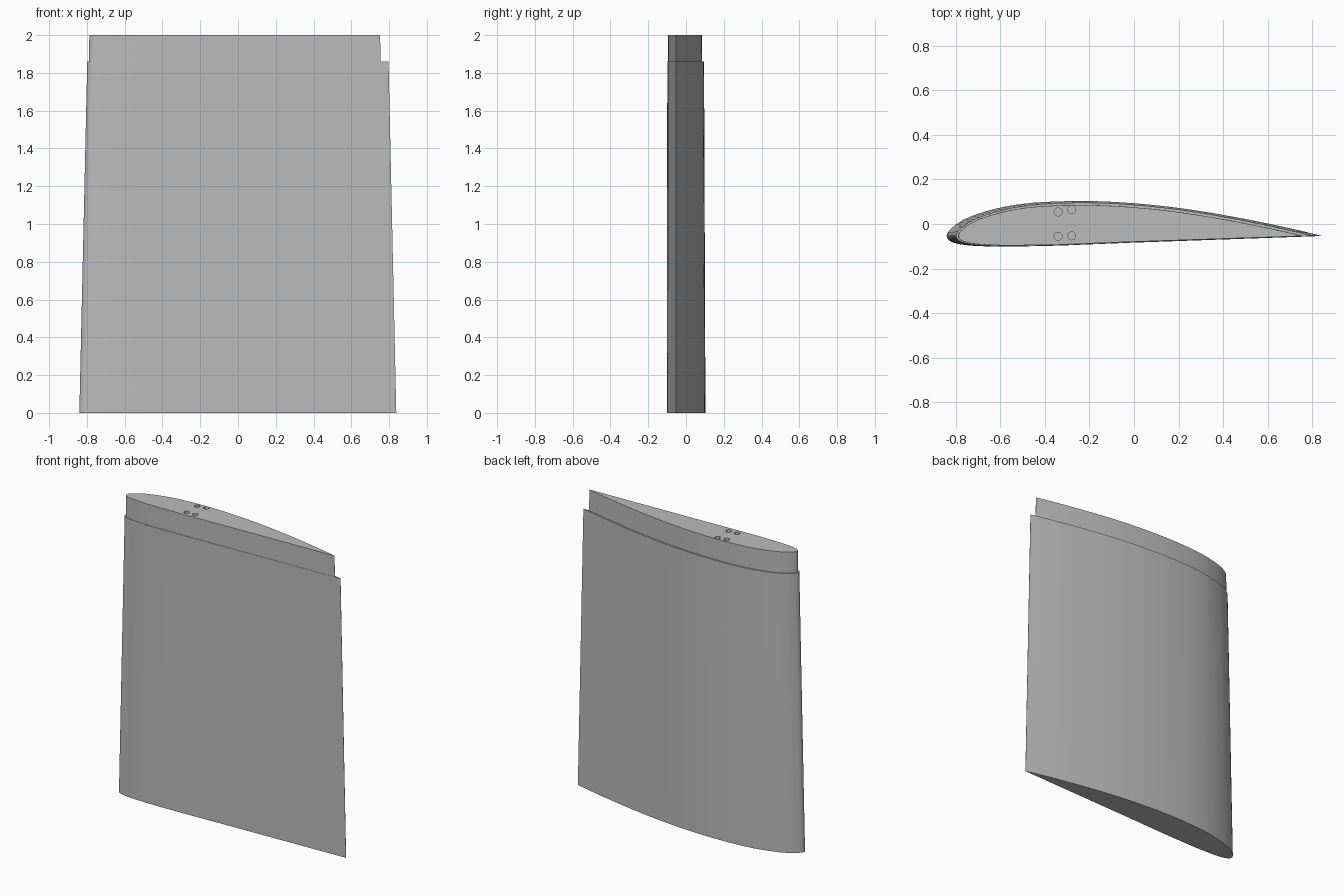
import bpy, bmesh, math
from mathutils import Vector

default = bpy.data.objects.get("Cube")
if default:
    bpy.data.objects.remove(default, do_unlink=True)

grey = bpy.data.materials.new("light_grey")
grey.use_nodes = True
grey.diffuse_color = (0.5, 0.5, 0.5, 1)
grey.node_tree.nodes["Principled BSDF"].inputs["Base Color"].default_value = (0.5, 0.5, 0.5, 1)

# Flat-bottomed aerofoil, in percent of chord: (station, height)
UPPER = [(95, 1.5), (90, 2.8), (80, 5.2), (70, 7.35), (60, 9.15), (50, 10.5), (40, 11.4),
         (30, 11.7), (20, 11.36), (15, 10.7), (10, 9.6), (5, 7.9), (2.5, 6.5), (1.2, 5.4), (0.3, 4.4)]
LOWER = [(0.3, 2.7), (1.2, 1.95), (2.5, 1.45), (5, 0.93), (10, 0.42), (20, 0.03), (50, 0)]
NOSE = 3.5
CHORD_Y = -0.054


def aerofoil(steps=3):
    """Smooth outline from trailing edge over the top and back, chord line level."""
    raw = [(100, 0.1)] + UPPER + [(0, NOSE)] + LOWER + [(100, 0)]
    pts = [Vector((x / 100, (y - NOSE * (1 - x / 100)) / 100)) for x, y in raw]
    ext = [2 * pts[0] - pts[1]] + pts + [2 * pts[-1] - pts[-2]]
    out = []
    for a, b, c, d in zip(ext, ext[1:], ext[2:], ext[3:]):
        # Non-uniform tangents keep the uneven stations from overshooting
        l0, l1, l2 = (b - a).length, (c - b).length, (d - c).length
        m1 = ((b - a) / l0 * l1 + (c - b) / l1 * l0) * l1 / (l0 + l1)
        m2 = ((c - b) / l1 * l2 + (d - c) / l2 * l1) * l1 / (l1 + l2)
        for i in range(steps):
            t = i / steps
            out.append((2*t**3 - 3*t*t + 1) * b + (t**3 - 2*t*t + t) * m1
                       + (3*t*t - 2*t**3) * c + (t**3 - t*t) * m2)
    return out + [pts[-1]]


def loft(name, sections):
    """Solid through sections given as (z, nose x, tail x, thickness scale)."""
    outline = aerofoil()
    bm = bmesh.new()
    rings = [[bm.verts.new((x0 + p.x * (x1 - x0), CHORD_Y + p.y * thick, z)) for p in outline]
             for z, x0, x1, thick in sections]
    n = len(outline)
    for low, high in zip(rings, rings[1:]):
        for i in range(n):
            j = (i + 1) % n
            bm.faces.new((low[i], low[j], high[j], high[i]))
    bm.faces.new(rings[0][::-1])
    bm.faces.new(rings[-1])
    bmesh.ops.recalc_face_normals(bm, faces=bm.faces)
    mesh = bpy.data.meshes.new(name)
    bm.to_mesh(mesh)
    bm.free()
    mesh.materials.append(grey)
    obj = bpy.data.objects.new(name, mesh)
    bpy.context.collection.objects.link(obj)
    return obj


def activate(obj):
    bpy.ops.object.select_all(action='DESELECT')
    obj.select_set(True)
    bpy.context.view_layer.objects.active = obj


# Tapered main panel and the slimmer joining plug on its end
panel = loft("wing_panel", [(0, -0.84, 0.838, 1.68), (1.86, -0.798, 0.797, 1.60)])
plug = loft("joining_plug", [(1.85, -0.79, 0.756, 1.49), (2.0, -0.787, 0.752, 1.485)])

# Four pin holes in the end of the plug
for x, y in [(-0.34, 0.054), (-0.28, 0.065), (-0.34, -0.055), (-0.28, -0.053)]:
    bpy.ops.mesh.primitive_cylinder_add(vertices=24, radius=0.018, depth=0.2, location=(x, y, 2.0))
    cutter = bpy.context.object
    cutter.name = "pin_hole_cutter"
    cutter.hide_render = True
    cutter.data.materials.append(grey)
    activate(plug)
    cut = plug.modifiers.new("pin_hole", 'BOOLEAN')
    cut.operation = 'DIFFERENCE'
    cut.solver = 'EXACT'
    cut.object = cutter
    bpy.ops.object.modifier_apply(modifier=cut.name)
    bpy.data.objects.remove(cutter, do_unlink=True)

for obj in (panel, plug):
    activate(obj)
    bpy.ops.object.shade_smooth_by_angle(angle=math.radians(30))
